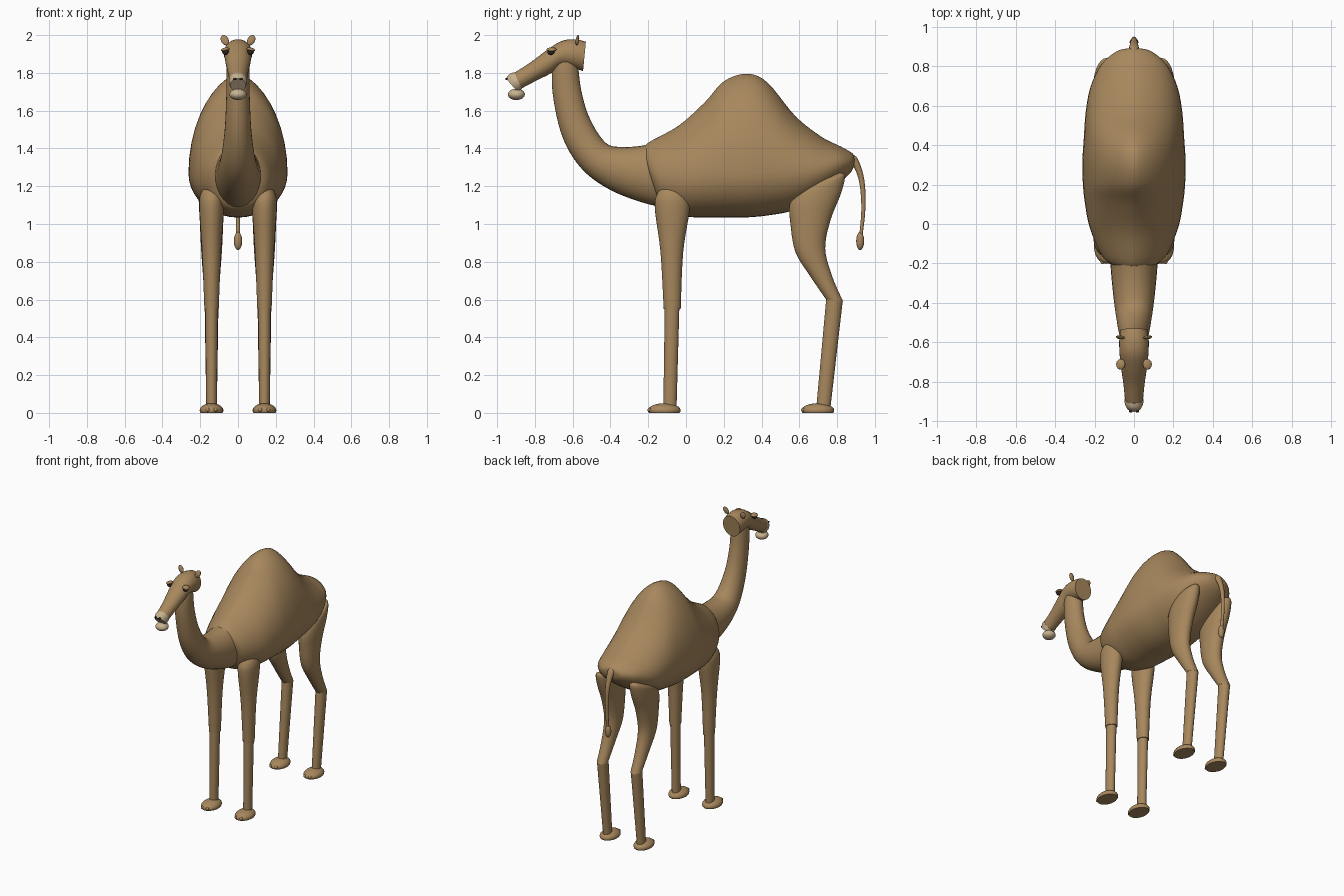
import bpy
import bmesh
import math
from mathutils import Matrix, Vector

default = bpy.data.objects.get("Cube")
if default:
    bpy.data.objects.remove(default, do_unlink=True)


def material(name, r, g, b):
    mat = bpy.data.materials.new(name)
    mat.use_nodes = True
    mat.diffuse_color = (r, g, b, 1)
    mat.node_tree.nodes["Principled BSDF"].inputs["Base Color"].default_value = (r, g, b, 1)
    return mat


COAT = material("tan coat", .39, .245, .11)
PALE = material("pale muzzle", .58, .45, .28)
DARK = material("dark eye", .03, .02, .015)


def finish(name, bm, mat):
    """Turn a bmesh into a smooth-shaded object with sharp rims."""
    bmesh.ops.recalc_face_normals(bm, faces=bm.faces)
    mesh = bpy.data.meshes.new(name)
    bm.to_mesh(mesh)
    bm.free()
    mesh.materials.append(mat)
    ob = bpy.data.objects.new(name, mesh)
    bpy.context.collection.objects.link(ob)
    bpy.ops.object.select_all(action="DESELECT")
    ob.select_set(True)
    bpy.context.view_layer.objects.active = ob
    bpy.ops.object.shade_smooth_by_angle(angle=math.radians(45))
    return ob


def spline(stations, steps):
    """Pass a smooth curve through every column of the stations."""
    pts = [Vector(s) for s in stations]
    out = []
    for i in range(len(pts) - 1):
        a, b = pts[max(i - 1, 0)], pts[i]
        c, d = pts[i + 1], pts[min(i + 2, len(pts) - 1)]
        for k in range(steps):
            t = k / steps
            out.append(b + (c - a) * (t / 2)
                       + (a * 2 - b * 5 + c * 4 - d) * (t * t / 2)
                       + (b * 3 - a - c * 3 + d) * (t ** 3 / 2))
    return out + [pts[-1]]


def loft(name, stations, mat=COAT, x=0, sides=28, steps=5, peak=1.0):
    """Skin oval rings. Station: side-view edge A (y, z), edge B (y, z),
    half width, and optionally where between A and B the ring is widest."""
    stations = [s if len(s) == 6 else (*s, .5) for s in stations]
    bm = bmesh.new()
    rings = []
    for ya, za, yb, zb, width, wide in spline(stations, steps):
        low, high = Vector((x, ya, za)), Vector((x, yb, zb))
        ring = []
        for k in range(sides):
            angle = math.tau * k / sides
            c, s = math.cos(angle), math.sin(angle)
            reach = wide + s * (1 - wide if s > 0 else wide)
            across = abs(c) ** (peak if s > 0 else 1)
            point = low.lerp(high, reach)
            point.x += math.copysign(across * width, c)
            ring.append(bm.verts.new(point))
        rings.append(ring)
    for r, q in zip(rings, rings[1:]):
        for k in range(sides):
            n = (k + 1) % sides
            bm.faces.new((r[k], r[n], q[n], q[k]))
    bm.faces.new(rings[0])
    bm.faces.new(rings[-1])
    return finish(name, bm, mat)


def blob(name, place, size, mat=COAT, tilt=0, spin=0, floor=None):
    """Ellipsoid, optionally flattened where it meets the floor."""
    bm = bmesh.new()
    bmesh.ops.create_uvsphere(bm, u_segments=24, v_segments=14, radius=1)
    turn = Matrix.Rotation(spin, 4, "Y") @ Matrix.Rotation(tilt, 4, "X")
    bm.transform(Matrix.Translation(place) @ turn @ Matrix.Diagonal((*size, 1)))
    if floor is not None:
        bmesh.ops.bisect_plane(bm, geom=bm.verts[:] + bm.edges[:] + bm.faces[:],
                               plane_co=(0, 0, floor), plane_no=(0, 0, -1), clear_outer=True)
        bmesh.ops.holes_fill(bm, edges=[e for e in bm.edges if e.is_boundary])
    return finish(name, bm, mat)


# Barrel body with a single hump
loft("body", [
    (-.16, 1.16, -.235, 1.38, .1, .5),
    (-.12, 1.08, -.2, 1.43, .165, .45),
    (0, 1.04, -.04, 1.52, .225, .42),
    (.12, 1.035, .1, 1.645, .25, .37),
    (.22, 1.035, .2, 1.755, .26, .32),
    (.32, 1.035, .32, 1.795, .262, .31),
    (.43, 1.045, .43, 1.75, .255, .33),
    (.56, 1.07, .58, 1.57, .245, .42),
    (.68, 1.13, .72, 1.46, .22, .45),
    (.8, 1.21, .82, 1.41, .165, .5),
    (.87, 1.27, .88, 1.375, .09, .5),
    (.89, 1.31, .892, 1.35, .03, .5),
], sides=40, peak=1.25)

# Curved neck, front edge then back edge
loft("neck", [
    (0, 1.07, -.03, 1.46, .13),
    (-.2, 1.105, -.2, 1.42, .12),
    (-.4, 1.18, -.33, 1.408, .105),
    (-.55, 1.29, -.425, 1.43, .088),
    (-.65, 1.45, -.51, 1.56, .07),
    (-.7, 1.65, -.555, 1.71, .062),
    (-.71, 1.8, -.572, 1.85, .06),
    (-.69, 1.88, -.58, 1.9, .055),
])

# Head and muzzle, under edge then upper edge
loft("head", [
    (-.545, 1.81, -.53, 1.965, .07),
    (-.6, 1.825, -.59, 1.978, .075),
    (-.66, 1.83, -.66, 1.968, .073),
    (-.72, 1.795, -.735, 1.922, .066),
    (-.8, 1.755, -.82, 1.858, .054),
    (-.87, 1.718, -.91, 1.8, .046),
])
loft("muzzle", [
    (-.868, 1.716, -.91, 1.803, .048),
    (-.88, 1.706, -.935, 1.793, .047),
    (-.892, 1.7, -.953, 1.77, .04),
], PALE)
blob("lower_lip", (0, -.898, 1.686), (.045, .045, .03), PALE)

# Tail and tuft
loft("tail", [
    (.85, 1.31, .87, 1.375, .03),
    (.885, 1.305, .91, 1.345, .024),
    (.917, 1.22, .945, 1.23, .016),
    (.928, 1.08, .95, 1.08, .012),
    (.917, .94, .935, .94, .011),
], sides=14)
blob("tail_tuft", (0, .922, .91), (.022, .021, .048))

# Paired parts
for side, label in ((1, "left"), (-1, "right")):
    leg_x = .14 * side
    loft(label + "_front_upper_leg", [
        (-.118, .55, -.028, .55, .038),
        (-.135, .85, -.015, .85, .05),
        (-.165, 1.08, .02, 1.08, .065),
        (-.155, 1.155, .012, 1.155, .06),
        (-.125, 1.195, -.02, 1.195, .035),
        (-.1, 1.2, -.05, 1.2, .015),
    ], x=leg_x)
    loft(label + "_front_lower_leg", [
        (-.112, .6, -.034, .6, .034),
        (-.12, .03, -.05, .03, .028),
    ], x=leg_x, steps=1)
    loft(label + "_hind_upper_leg", [
        (.742, .6, .832, .59, .038),
        (.66, .72, .775, .72, .045),
        (.58, .85, .737, .87, .055),
        (.553, 1, .765, 1.02, .062),
        (.55, 1.11, .82, 1.16, .068),
        (.6, 1.18, .842, 1.255, .06),
        (.7, 1.225, .815, 1.272, .025),
    ], x=leg_x)
    loft(label + "_hind_lower_leg", [
        (.742, .6, .83, .595, .037),
        (.69, .03, .765, .03, .028),
    ], x=leg_x, steps=1)
    for end, y in (("front", -.115), ("hind", .698)):
        blob(f"{label}_{end}_foot", (leg_x, y, .013), (.063, .087, .038), floor=0)
        for toe in (-1, 1):
            blob(f"{label}_{end}_toe_{'outer' if toe == side else 'inner'}",
                 (leg_x + toe * .02, y - .075, .016), (.011, .014, .011))

    # Face details
    blob(label + "_eye", (.066 * side, -.715, 1.912), (.018, .019, .017), DARK)
    blob(label + "_eyelid", (.068 * side, -.712, 1.924), (.023, .027, .01), spin=.2 * side)
    blob(label + "_ear", (.07 * side, -.575, 1.973), (.02, .009, .029),
         tilt=-.15, spin=.5 * side)
    blob(label + "_nostril", (.017 * side, -.95, 1.768), (.009, .007, .006), DARK)
